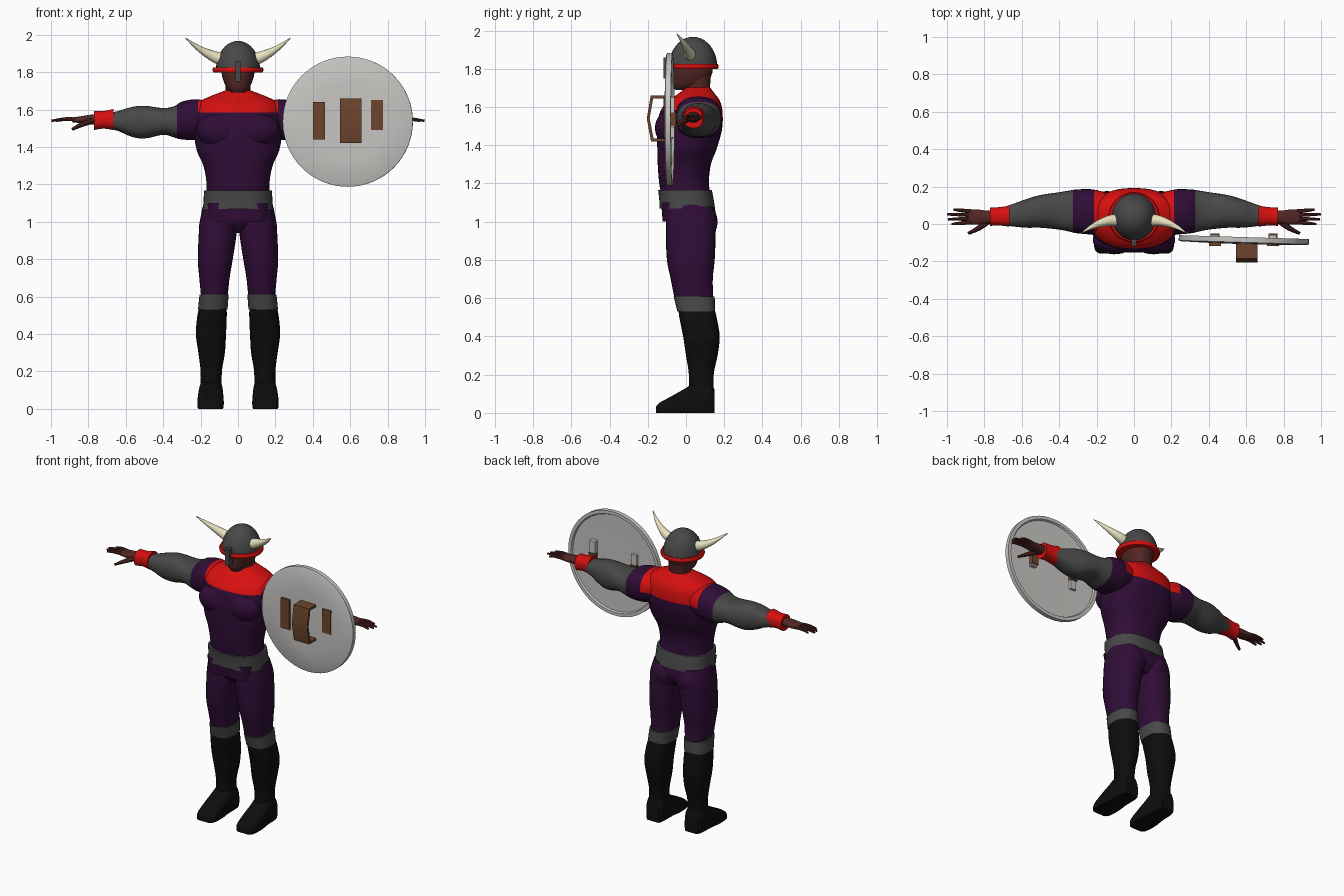
import bpy
import bmesh
from math import cos, sin, pi, copysign, radians
from mathutils import Vector, Matrix

cube = bpy.data.objects.get("Cube")
if cube:
    bpy.data.objects.remove(cube)


def material(name, *rgb):
    mat = bpy.data.materials.new(name)
    mat.use_nodes = True
    mat.diffuse_color = (*rgb, 1)
    shader = next(n for n in mat.node_tree.nodes if n.type == "BSDF_PRINCIPLED")
    shader.inputs["Base Color"].default_value = (*rgb, 1)
    shader.inputs["Roughness"].default_value = 0.8
    return mat


PURPLE = material("dark purple cloth", .03, .004, .038)
RED = material("red cloth", .68, .005, .005)
GREY = material("dark grey", .065, .065, .065)
BLACK = material("black leather", .004, .004, .004)
SKIN = material("brown skin", .085, .02, .018)
STEEL = material("pale steel", .57, .56, .54)
HORN = material("ivory horn", .85, .8, .55)
BROWN = material("brown leather", .15, .06, .025)

made = []


def finish(bm, name, mats, rule=None, cuts=(), mirror=False):
    """Cut colour seams, paint faces by rule and make the object."""
    for co, normal in cuts:
        geom = bm.verts[:] + bm.edges[:] + bm.faces[:]
        bmesh.ops.bisect_plane(bm, geom=geom, plane_co=co, plane_no=normal)
    bmesh.ops.recalc_face_normals(bm, faces=bm.faces[:])
    for face in bm.faces:
        if rule:
            face.material_index = rule(face.calc_center_median())
    mesh = bpy.data.meshes.new(name)
    bm.to_mesh(mesh)
    bm.free()
    for mat in mats:
        mesh.materials.append(mat)
    obj = bpy.data.objects.new(name, mesh)
    bpy.context.scene.collection.objects.link(obj)
    if mirror:
        obj.modifiers.new("both sides", "MIRROR")
    made.append(obj)
    return obj


def smooth_rows(rows, steps):
    """Catmull-Rom interpolation of rows of numbers."""
    out = []
    for i in range(len(rows) - 1):
        a, b = rows[max(i - 1, 0)], rows[i]
        c, d = rows[i + 1], rows[min(i + 2, len(rows) - 1)]
        for s in range(steps):
            t = s / steps
            out.append([q + t / 2 * (r - p + t * (2*p - 5*q + 4*r - w + t * (3*q - p - 3*r + w)))
                        for p, q, r, w in zip(a, b, c, d)])
    return out + [list(rows[-1])]


def skin_rings(bm, rings):
    rings = [[bm.verts.new(p) for p in ring] for ring in rings]
    n = len(rings[0])
    for low, high in zip(rings, rings[1:]):
        for i in range(n):
            j = (i + 1) % n
            bm.faces.new((low[i], low[j], high[j], high[i]))
    bm.faces.new(rings[0])
    bm.faces.new(rings[-1])


def loft(name, rows, mats, axis="z", power=2.4, n=28, steps=4, **kw):
    """Loft rounded sections; each row is position and two extents."""
    rings = []
    for t, a0, a1, b0, b1 in smooth_rows(rows, steps):
        ring = []
        for i in range(n):
            c, s = cos(2 * pi * i / n), sin(2 * pi * i / n)
            a = (a0 + a1) / 2 + (a1 - a0) / 2 * copysign(abs(c) ** (2 / power), c)
            b = (b0 + b1) / 2 + (b1 - b0) / 2 * copysign(abs(s) ** (2 / power), s)
            x, y, z = {"x": (t, a, b), "y": (a, t, b), "z": (a, b, t)}[axis]
            ring.append((x, y, max(z, 0)))
        rings.append(ring)
    bm = bmesh.new()
    skin_rings(bm, rings)
    return finish(bm, name, mats, **kw)


def centred(rows):
    return [(z, -half, half, y0, y1) for z, half, y0, y1 in rows]


def tube(name, rows, mat, n=12, steps=4):
    """Mirrored tapered tube; each row is x, y, z, radius."""
    rows = smooth_rows(rows, steps)
    rings = []
    for i, (x, y, z, r) in enumerate(rows):
        ahead, behind = rows[min(i + 1, len(rows) - 1)], rows[max(i - 1, 0)]
        turn = (Vector(ahead[:3]) - Vector(behind[:3])).to_track_quat("Z", "Y")
        rings.append([Vector((x, y, z)) + turn @ Vector((r * cos(2*pi*k/n), r * sin(2*pi*k/n), 0))
                      for k in range(n)])
    bm = bmesh.new()
    skin_rings(bm, rings)
    return finish(bm, name, [mat], mirror=True)


def ball(centre, scale):
    bm = bmesh.new()
    place = Matrix.Translation(centre) @ Matrix.Diagonal((*scale, 1))
    bmesh.ops.create_uvsphere(bm, u_segments=32, v_segments=20, radius=1, matrix=place)
    return bm


def box(name, low, high, mat):
    low, high = Vector(low), Vector(high)
    bm = bmesh.new()
    place = Matrix.Translation((low + high) / 2) @ Matrix.Diagonal((*(high - low), 1))
    bmesh.ops.create_cube(bm, size=1, matrix=place)
    return finish(bm, name, [mat])


# Red yoke over the purple tunic, lower on the back
def yoke(c):
    return int(abs(c.x) < .215 and c.z > (1.585 if c.y < .06 else 1.54))


yoke_cuts = [((0, 0, h), (0, 0, 1)) for h in (1.585, 1.54)]
yoke_cuts += [((x, 0, 0), (1, 0, 0)) for x in (-.215, .215)] + [((0, .06, 0), (0, 1, 0))]

# Torso and hips
loft("tunic", centred([
    (.94, .08, -.05, .11), (.99, .19, -.095, .15), (1.05, .195, -.11, .155),
    (1.12, .178, -.125, .135), (1.2, .168, -.14, .12), (1.3, .185, -.148, .13),
    (1.38, .22, -.15, .16), (1.48, .236, -.152, .188), (1.56, .232, -.14, .192),
    (1.61, .22, -.115, .185), (1.645, .2, -.075, .17), (1.67, .15, -.04, .15),
    (1.69, .1, -.015, .135), (1.705, .06, 0, .125)]),
    [PURPLE, RED], n=40, rule=yoke, cuts=yoke_cuts)
finish(ball((.105, -.085, 1.49), (.115, .077, .092)), "chest_muscles", [PURPLE], mirror=True)
finish(ball((.09, .075, 1.0), (.1, .09, .1)), "hip_muscles", [PURPLE], mirror=True)
loft("tunic_hem", centred([(1.0, .15, -.122, .02), (1.1, .165, -.13, .02)]), [PURPLE], power=4)
loft("belt", centred([(1.068, .188, -.138, .152), (1.115, .184, -.14, .145),
                      (1.167, .182, -.146, .135)]), [GREY], power=2.6, n=36)

# Legs, knee bands, boots
loft("thighs", [
    (1.08, 0, .185, -.11, .14), (1.0, .002, .205, -.105, .155), (.93, .008, .21, -.105, .155),
    (.8, .028, .215, -.1, .15), (.7, .045, .207, -.08, .14), (.6, .055, .198, -.06, .142),
    (.55, .06, .2, -.045, .14)], [PURPLE], mirror=True)
loft("knee_bands", [(.53, .056, .214, -.045, .152), (.61, .05, .206, -.065, .15)],
     [GREY], mirror=True)
loft("boots", [
    (.08, .088, .2, .015, .147), (.2, .086, .2, .015, .145), (.3, .07, .212, 0, .165),
    (.4, .064, .225, -.015, .176), (.5, .06, .217, -.035, .16), (.55, .062, .205, -.04, .148)],
    [BLACK], mirror=True)
loft("boot_feet", [
    (-.157, .11, .185, -.02, .03), (-.14, .085, .208, -.02, .052), (-.08, .076, .217, -.03, .085),
    (0, .078, .214, -.03, .13), (.05, .08, .21, -.03, .16), (.12, .082, .206, -.03, .16),
    (.15, .095, .19, -.03, .12)], [BLACK], axis="y", power=3, mirror=True)

# Arms: purple shoulder, grey sleeve, red cuff, bare hand
loft("arms", [
    (.14, -.04, .165, 1.47, 1.635), (.22, -.055, .185, 1.44, 1.655), (.3, -.05, .185, 1.44, 1.642),
    (.34, -.042, .18, 1.45, 1.618), (.4, -.03, .17, 1.465, 1.608), (.5, -.02, .155, 1.445, 1.62),
    (.57, -.02, .135, 1.455, 1.613), (.64, -.014, .11, 1.485, 1.592), (.7, -.005, .09, 1.5, 1.58)],
    [PURPLE, RED, GREY], axis="x", mirror=True,
    rule=lambda c: 2 if c.x > .325 else yoke(c),
    cuts=yoke_cuts + [((.325, 0, 0), (1, 0, 0))])
loft("cuffs", [(.665, -.014, .098, 1.49, 1.603), (.72, -.008, .09, 1.498, 1.592),
               (.77, -.01, .088, 1.49, 1.592)], [RED], axis="x", mirror=True)
loft("palms", [(.74, .005, .072, 1.515, 1.575), (.79, .002, .072, 1.522, 1.572),
               (.84, -.004, .078, 1.527, 1.564), (.885, 0, .076, 1.532, 1.558)],
     [SKIN], axis="x", mirror=True)
for i, tip in enumerate((.975, .995, .998, .965)):
    y = .01 + i * .019
    spread = y + (i - 1.5) * .007
    tube(f"fingers_{i + 1}", [(.86, y, 1.546, .011), (.92, (y + spread) / 2, 1.549, .01),
                             (tip, spread, 1.54, .006)], SKIN, n=8)
tube("thumbs", [(.78, .015, 1.54, .017), (.83, -.022, 1.522, .014),
                (.885, -.05, 1.495, .008)], SKIN, n=8)

# Neck and head
loft("neck", centred([(1.64, .075, 0, .13), (1.69, .066, -.005, .125),
                      (1.76, .068, 0, .13)]), [SKIN])
loft("face", centred([(1.69, .035, -.055, .03), (1.715, .06, -.07, .09), (1.76, .08, -.074, .13),
                      (1.8, .088, -.075, .14), (1.85, .088, -.07, .14)]), [SKIN], power=2.2)

# Helmet with brim, nose guard and horns
dome = ball((0, .037, 1.812), (.118, .126, .155))
bmesh.ops.bisect_plane(dome, geom=dome.verts[:] + dome.edges[:] + dome.faces[:],
                       plane_co=(0, 0, 1.81), plane_no=(0, 0, 1), clear_inner=True)
finish(dome, "helmet", [GREY])
loft("helmet_brim", centred([(1.798, .131, -.094, .166), (1.812, .137, -.099, .171),
                             (1.826, .131, -.094, .166)]), [RED], power=2, n=40)
box("nose_guard", (-.014, -.118, 1.75), (.014, -.08, 1.86), GREY)
tube("horns", [(.085, .02, 1.868, .034), (.13, .018, 1.884, .029), (.185, .003, 1.912, .02),
               (.235, -.02, 1.946, .011), (.28, -.048, 1.982, .002)], HORN, n=16)

# Round shield, lathed about its own axis
bm = bmesh.new()
profile = [(0, -.02), (.2, -.018), (.34, -.014), (.348, -.01), (.348, .018),
           (.326, .018), (.32, .007), (0, .003)]
verts = [bm.verts.new((r, y, 0)) for r, y in profile]
edges = [bm.edges.new(pair) for pair in zip(verts, verts[1:])]
bmesh.ops.spin(bm, geom=verts + edges, cent=(0, 0, 0), axis=(0, 1, 0), angle=2 * pi, steps=64)
bmesh.ops.remove_doubles(bm, verts=bm.verts[:], dist=.0002)
bm.transform(Matrix.Translation((.587, -.088, 1.535)) @ Matrix.Rotation(-.03, 4, "Z"))
finish(bm, "shield", [STEEL])

# Front strap: a bowed band across the shield
outer = [(-.1, 1.66), (-.185, 1.66), (-.205, 1.54), (-.183, 1.42), (-.1, 1.42)]
inner = [(-.1, 1.435), (-.17, 1.435), (-.19, 1.54), (-.172, 1.645), (-.1, 1.645)]
bm = bmesh.new()
band = bm.faces.new([bm.verts.new((.545, y, z)) for y, z in outer + inner])
side = bmesh.ops.extrude_face_region(bm, geom=[band])["geom"]
bmesh.ops.translate(bm, vec=(.115, 0, 0), verts=[g for g in side if isinstance(g, bmesh.types.BMVert)])
finish(bm, "shield_front_strap", [BROWN])

# Leather plates in front, brackets and grips behind
for label, x, low, high in (("inner", .432, 1.44, 1.64), ("outer", .742, 1.49, 1.65)):
    box(f"shield_{label}_plate", (x - .032, -.117, low), (x + .032, -.09, high), BROWN)
    box(f"shield_{label}_bracket", (x - .02, -.09, low), (x + .02, -.06, high), STEEL)
    box(f"shield_{label}_grip", (x - .024, -.08, 1.5), (x + .024, -.052, 1.57), BROWN)

# Smooth shading with sharp corners kept
bpy.ops.object.select_all(action="DESELECT")
for obj in made:
    obj.select_set(True)
bpy.context.view_layer.objects.active = made[0]
bpy.ops.object.shade_smooth_by_angle(angle=radians(40))
